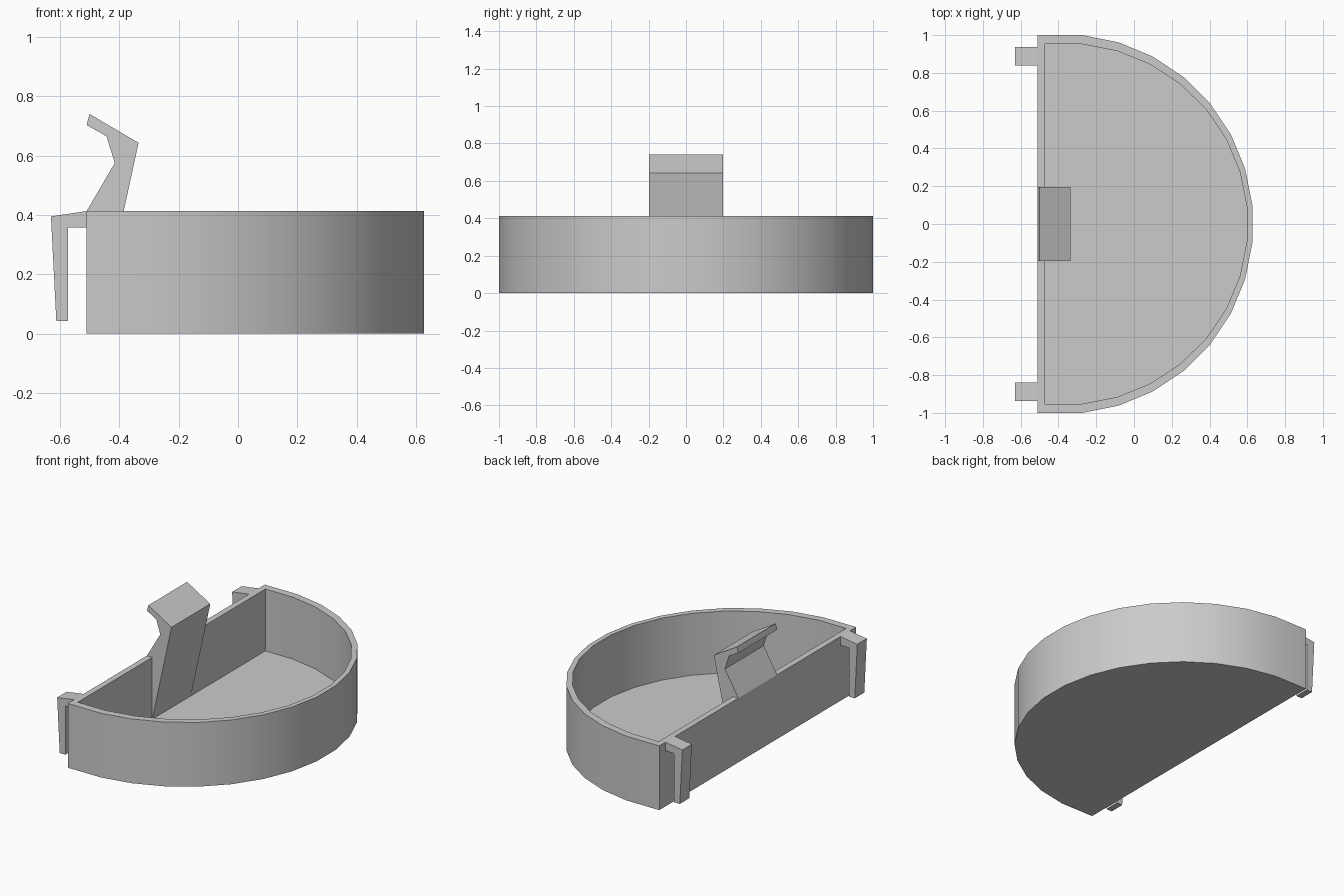
import bpy, bmesh, math

cube = bpy.data.objects.get("Cube")
if cube:
    bpy.data.objects.remove(cube, do_unlink=True)

HEIGHT, FLOOR, BACK, INNER_BACK = 0.413, 0.015, -0.51, -0.472

grey = bpy.data.materials.new("plain grey")
grey.use_nodes = True
color = (0.6, 0.6, 0.6, 1)
grey.diffuse_color = color
grey.node_tree.nodes["Principled BSDF"].inputs["Base Color"].default_value = color


def finish(name, bm):
    bmesh.ops.recalc_face_normals(bm, faces=bm.faces)
    mesh = bpy.data.meshes.new(name)
    bm.to_mesh(mesh)
    bm.free()
    mesh.materials.append(grey)
    obj = bpy.data.objects.new(name, mesh)
    bpy.context.collection.objects.link(obj)
    return obj


def extrude_profile(name, profile, y0, y1):
    """Side profile in x and z, extruded along y."""
    bm = bmesh.new()
    face = bm.faces.new([bm.verts.new((x, y0, z)) for x, z in profile])
    moved = bmesh.ops.extrude_face_region(bm, geom=[face], use_keep_orig=True)["geom"]
    verts = [v for v in moved if isinstance(v, bmesh.types.BMVert)]
    bmesh.ops.translate(bm, verts=verts, vec=(0, y1 - y0, 0))
    return finish(name, bm)


# Half-round outline: arc of a 32-sided circle with a flat back
step = math.tau / 32
radius = 1 / math.cos(step / 2)
arc = [(radius * math.cos((i + 0.5) * step) - 0.373,
        radius * math.sin((i + 0.5) * step)) for i in range(-8, 8)]
outer = [(BACK, -1)] + arc + [(BACK, 1)]
inner = ([(INNER_BACK, -0.952)]
         + [(-0.27 + (x + 0.27) * 0.967, y * 0.952) for x, y in arc]
         + [(INNER_BACK, 0.952)])

# Open tray: outer wall, rim, inner wall and floor
bm = bmesh.new()
rings = [[bm.verts.new((x, y, z)) for x, y in outline]
         for outline, z in ((outer, 0), (outer, HEIGHT), (inner, HEIGHT), (inner, FLOOR))]
for low, high in zip(rings, rings[1:]):
    for i in range(len(low)):
        j = (i + 1) % len(low)
        bm.faces.new((low[i], low[j], high[j], high[i]))
bm.faces.new(rings[0])
bm.faces.new(rings[-1])
tray = finish("tray", bm)
bpy.context.view_layer.objects.active = tray
tray.select_set(True)
bpy.ops.object.shade_smooth_by_angle(angle=math.radians(30))
tray.select_set(False)

# Bent clip rising from the floor along the back wall
extrude_profile("latch_clip", [
    (INNER_BACK, FLOOR), (-0.385, HEIGHT), (-0.335, 0.643), (-0.5, 0.74),
    (-0.51, 0.703), (-0.443, 0.665), (-0.415, 0.575), (BACK, HEIGHT),
    (INNER_BACK, HEIGHT)], -0.197, 0.197)

# Pair of hanging hooks behind the flat wall
for side, name in ((1, "left_hook"), (-1, "right_hook")):
    extrude_profile(name, [
        (BACK, HEIGHT), (-0.63, 0.395), (-0.612, 0.043), (-0.572, 0.043),
        (-0.572, 0.357), (BACK, 0.357)], side * 0.84, side * 0.937)
